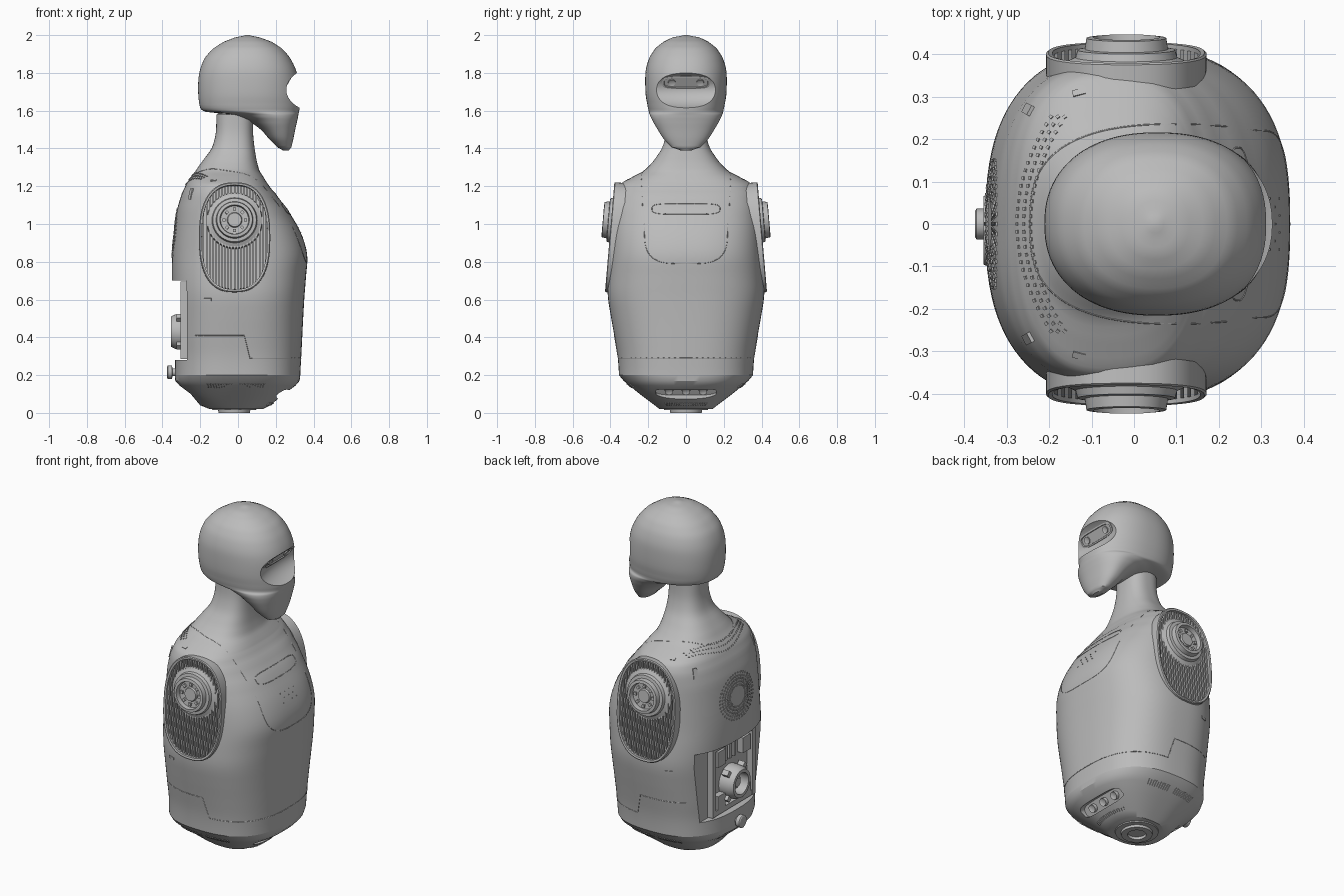
import bpy, bmesh, math
from mathutils import Matrix, Vector
from mathutils.bvhtree import BVHTree

if "Cube" in bpy.data.objects:
    bpy.data.objects.remove(bpy.data.objects["Cube"])

grey = bpy.data.materials.new("shell grey")
grey.use_nodes = True
grey.diffuse_color = (0.5, 0.5, 0.5, 1)
grey.node_tree.nodes["Principled BSDF"].inputs["Base Color"].default_value = (0.5, 0.5, 0.5, 1)
parts = []


def add(name, bm):
    bmesh.ops.recalc_face_normals(bm, faces=bm.faces)
    mesh = bpy.data.meshes.new(name)
    bm.to_mesh(mesh)
    bm.free()
    mesh.materials.append(grey)
    ob = bpy.data.objects.new(name, mesh)
    bpy.context.collection.objects.link(ob)
    parts.append(ob)
    return ob


def frame(origin, normal, up=(0, 0, 1)):
    """Local axes: u across, v up, w along the normal."""
    w = Vector(normal).normalized()
    u = Vector(up).cross(w).normalized()
    v = w.cross(u)
    return Matrix.Translation(origin) @ Matrix((u, v, w)).transposed().to_4x4()


def smooth_rows(rows, steps):
    """Spline through the section rows."""
    out = []
    for i in range(len(rows) - 1):
        p = [rows[max(0, min(len(rows) - 1, i + k))] for k in (-1, 0, 1, 2)]
        for s in range(steps):
            t = s / steps
            out.append([b + t * ((c - a) + t * ((2 * a - 5 * b + 4 * c - d) + t * (3 * b - a - 3 * c + d))) / 2
                        if k else b + t * (c - b) for k, (a, b, c, d) in enumerate(zip(*p))])
    return out + [rows[-1]]


def loft(name, rows, power=2.0, at=Matrix(), steps=1, closed=False, count=64):
    """Rounded sections; each row is height, low u, high u, half v."""
    bm = bmesh.new()
    rings = []
    for h, lo, hi, half in smooth_rows(rows, steps) if steps > 1 else rows:
        ring = []
        for i in range(count):
            t = math.tau * i / count
            c, s = math.cos(t), math.sin(t)
            u = math.copysign(abs(c) ** (2 / power), c) * (hi - lo) / 2 + (hi + lo) / 2
            v = math.copysign(abs(s) ** (2 / power), s) * half
            ring.append(bm.verts.new(at @ Vector((u, v, h))))
        rings.append(ring)
    pairs = list(zip(rings, rings[1:] + rings[:1]))
    for a, b in pairs if closed else pairs[:-1]:
        for i in range(count):
            j = (i + 1) % count
            bm.faces.new((a[i], a[j], b[j], b[i]))
    if not closed:
        bm.faces.new(rings[0])
        bm.faces.new(rings[-1])
    return add(name, bm)


def disc(name, at, rows, power=2.0, **kw):
    return loft(name, [(w, -a, a, b) for w, a, b in rows], power, at, **kw)


def turned(name, at, rows, **kw):
    return disc(name, at, [(w, r, r) for w, r in rows], **kw)


def blocks(name, items):
    """Boxes, each a matrix and a size."""
    bm = bmesh.new()
    for at, size in items:
        bmesh.ops.create_cube(bm, size=1, matrix=at @ Matrix.Diagonal((*size, 1)))
    return add(name, bm)


def cut(target, cutter):
    mod = target.modifiers.new("cut", "BOOLEAN")
    mod.operation, mod.solver, mod.object = "DIFFERENCE", "EXACT", cutter
    with bpy.context.temp_override(object=target, active_object=target):
        bpy.ops.object.modifier_apply(modifier=mod.name)
    parts.remove(cutter)
    bpy.data.objects.remove(cutter)


def surface(ob):
    bm = bmesh.new()
    bm.from_mesh(ob.data)
    tree = BVHTree.FromBMesh(bm)
    bm.free()
    return tree


def studs(name, tree, rays, size):
    """Small boxes set on a surface where rays strike it."""
    hits = [tree.ray_cast(Vector(o), Vector(d)) for o, d in rays]
    blocks(name, [(frame(h[0], h[1]), size) for h in hits if h[0]])


def seam(name, tree, rays):
    hits = [h[0] for h in (tree.ray_cast(Vector(o), Vector(d)) for o, d in rays) if h[0]]
    data = bpy.data.curves.new(name, "CURVE")
    data.dimensions, data.bevel_depth, data.bevel_resolution = "3D", 0.002, 0
    spline = data.splines.new("POLY")
    spline.points.add(len(hits) - 1)
    for p, h in zip(spline.points, hits):
        p.co = (*h, 1)
    data.materials.append(grey)
    bpy.context.collection.objects.link(bpy.data.objects.new(name, data))


# Torso running up into the neck
torso = loft("torso", [
    (.2, -.335, .33, .355), (.3, -.335, .335, .362), (.4, -.34, .34, .378), (.5, -.342, .345, .396),
    (.62, -.346, .352, .414), (.72, -.35, .36, .412), (.84, -.348, .366, .402), (.96, -.338, .33, .394),
    (1.08, -.322, .262, .384), (1.16, -.298, .2, .374), (1.21, -.275, .16, .35), (1.24, -.255, .14, .3),
    (1.28, -.225, .115, .225), (1.33, -.19, .1, .175), (1.4, -.14, .088, .128), (1.48, -.118, .08, .105),
    (1.58, -.115, .08, .1)], 2.6, steps=4, count=96)
turned("neck_joint", Matrix.Translation((-.018, 0, 0)), [(1.57, .09), (1.66, .085)])
cut(torso, blocks("recess_cutter", [(Matrix.Translation((-.435, 0, .49)), (.33, .62, .42))]))

# Shoulder grilles and arm mounts
for side, word in ((1, "left"), (-1, "right")):
    pod = frame((-.018, side * .4, .93), (0, side, .086))
    cut(torso, disc("pod_cutter", pod, [(-.04, .184, .287), (.2, .184, .287)], 2.5))
    disc(word + "_grille_rim", pod, [(-.06, .189, .292), (0, .189, .292), (.004, .184, .287),
                                     (.002, .174, .277), (-.06, .174, .277)], 2.5, closed=True)
    slats = []
    for i in range(-10, 11):
        u = i * .0165
        half = .274 * (1 - abs(u / .178) ** 2.5) ** .4
        slats.append((pod @ Matrix.Translation((u, 0, -.025)), (.008, 2 * half, .034)))
    blocks(word + "_grille_slats", slats)
    hub = pod @ Matrix.Translation((0, .09, 0))
    turned(word + "_arm_mount", hub, [(-.05, .15), (-.012, .145), (0, .12), (.018, .115), (.02, .098),
                                      (.046, .094), (.048, .078), (.022, .074), (.02, .04), (.03, .036)])
    blocks(word + "_mount_bolts", [
        (hub @ Matrix.Rotation(math.tau * i / 8, 4, "Z") @ Matrix.Translation((.057, 0, .024)),
         (.016, .016, .014)) for i in range(8)])

# Tapered base with front slot and bottom flange
base = loft("base", [(.02, -.15, .13, .14), (.04, -.2, .17, .165), (.1, -.25, .245, .245),
                     (.145, -.31, .305, .3), (.17, -.332, .326, .33), (.2, -.335, .33, .355)], 2.6, count=96)
slot = frame((.24, 0, .098), (.82, 0, -.57))
cut(base, disc("slot_cutter", slot, [(-.045, .16, .036), (.2, .16, .036)], 4))
for u in (-.09, 0, .09):
    turned("slot_sensor", slot @ Matrix.Translation((u, 0, 0)), [(-.06, .024), (-.025, .022), (-.03, .012)], count=24)
turned("bottom_flange", Matrix.Translation((-.02, 0, 0)), [(.03, .12), (.014, .115), (.014, .085),
                                                         (0, .083), (0, .05), (.015, .048)])
base_skin = surface(base)
studs("base_side_vents", base_skin, [((x0 + i * .014, s, .145), (0, -s, 0)) for s in (1, -1)
                                     for x0 in (-.16, .01) for i in range(10)], (.006, .035, .008))
studs("base_front_vents", base_skin, [((1, i * .013, .048), (-1, 0, 0)) for i in range(-8, 9)], (.006, .02, .008))

# Back service bay
def bay(x, y, z):
    return Matrix.Translation((x, y, z))

blocks("bay_frame", [(bay(-.285, y, .49), (.04, .03, .41)) for y in (-.2, .17)]
       + [(bay(-.285, -.015, z), (.035, .36, .03)) for z in (.3, .68)]
       + [(bay(-.28, y, z), (.05, .07, .09)) for y in (-.13, .1) for z in (.35, .61)]
       + [(bay(-.278, y, .62), (.03, .02, .1)) for y in (-.04, 0, .04)])
dial = frame((-.27, -.015, .43), (-1, 0, 0))
turned("bay_ring", dial, [(0, .095), (.06, .092), (.085, .08), (.085, .062), (.03, .06), (0, .06)], closed=True)
turned("bay_hub", dial, [(0, .04), (.05, .038), (.06, .025)], count=32)
blocks("bay_ring_lugs", [(dial @ Matrix.Rotation(math.tau * (i + .5) / 4, 4, "Z")
                          @ Matrix.Translation((.1, 0, .035)), (.035, .03, .04)) for i in range(4)])
turned("back_knob", frame((-.325, 0, .215), (-1, 0, 0)),
       [(0, .02), (.022, .02), (.024, .036), (.046, .036), (.05, .03)], count=40)

# Surface details on the torso
skin = surface(torso)
studs("back_speaker_grille", skin, [
    ((-1, r * math.cos(t), .95 + .85 * r * math.sin(t)), (1, 0, 0)) for r in (.07, .09, .11, .13, .15)
    for t in (math.tau * i / 40 for i in range(40))], (.009, .007, .008))
studs("shoulder_perforations", skin, [
    ((-.275 + dx + .08 * (y / 14) ** 2, y * .018, 2), (0, 0, -1))
    for dx in (0, .016, .032) for y in range(-14, 15)], (.008, .008, .006))
studs("shoulder_slots", skin, [((-.25, s * .27, 2), (0, 0, -1)) for s in (1, -1)], (.025, .06, .008))
studs("shoulder_tabs", skin, [((-.13, s * .31, 2), (0, 0, -1)) for s in (1, -1)], (.03, .016, .006))
studs("side_tabs", skin, [((-.16, s, .6), (0, -s, 0)) for s in (1, -1)], (.04, .014, .006))
studs("chest_dots", skin, [((1, y * .02, .93 + z * .025), (-1, 0, 0)) for y in range(-3, 4)
                           for z in range(3) if (y + z) % 2], (.005, .005, .005))

# Panel seams
arc = [math.pi * i / 40 for i in range(41)]
bib = [(.22 * math.copysign(abs(math.cos(t)) ** .55, math.cos(t)), .98 - .19 * math.sin(t) ** .6) for t in arc]
bib = [(.235, 1.2), (.23, 1.1)] + bib + [(-.23, 1.1), (-.235, 1.2)]
seam("bib_seam", skin, [((1, y, z), (-1, 0, 0)) for y, z in bib])
seam("yoke_seam", skin, [((.1 - .345 * math.sin(t) ** .8, .235 * math.copysign(abs(math.cos(t)) ** .7, math.cos(t)), 2),
                          (0, 0, -1)) for t in arc])
seam("chest_slot_seam", skin, [
    ((1, .18 * math.copysign(abs(math.cos(2 * t)) ** .4, math.cos(2 * t)),
      1.08 + .028 * math.copysign(abs(math.sin(2 * t)) ** .6, math.sin(2 * t))), (-1, 0, 0)) for t in arc])
waist = [math.radians(a) for a in range(-125, 126, 5)]
seam("waist_seam", skin, [((math.cos(a), math.sin(a), .29 + (.12 if abs(a) > 1.4 else 0)),
                           (-math.cos(a), -math.sin(a), 0)) for a in waist])

# Helmet-like head with scooped face
head = loft("head", [
    (1.39, .235, .27, .03), (1.405, .21, .282, .075), (1.45, .165, .293, .118), (1.5, .12, .303, .15),
    (1.55, .05, .314, .178), (1.58, -.04, .32, .192), (1.594, -.17, .323, .197), (1.615, -.2, .326, .202),
    (1.68, -.21, .326, .213), (1.76, -.21, .32, .216), (1.82, -.2, .305, .212), (1.88, -.175, .275, .194),
    (1.93, -.13, .232, .162), (1.965, -.075, .177, .118), (1.988, -.015, .115, .07), (2.0, .04, .06, .01)],
    2.25, steps=4, count=96)
bm = bmesh.new()
bmesh.ops.create_uvsphere(bm, u_segments=64, v_segments=32, radius=1,
                          matrix=Matrix.Translation((.39, 0, 1.71)) @ Matrix.Diagonal((.15, .35, .105, 1)))
cut(head, add("face_cutter", bm))
visor = frame((.262, 0, 1.75), (.87, 0, -.5))
disc("visor_panel", visor, [(-.04, .126, .038), (.005, .126, .038), (.006, .116, .03), (0, .114, .028)], 4)
for u in (-.075, .075):
    turned("eye_lens", visor @ Matrix.Translation((u, 0, 0)), [(-.01, .02), (.006, .019), (.003, .011)], count=32)

# Smooth shading with crisp edges
bpy.ops.object.select_all(action="DESELECT")
for ob in parts:
    ob.select_set(True)
bpy.context.view_layer.objects.active = torso
bpy.ops.object.shade_smooth_by_angle(angle=math.radians(32))
